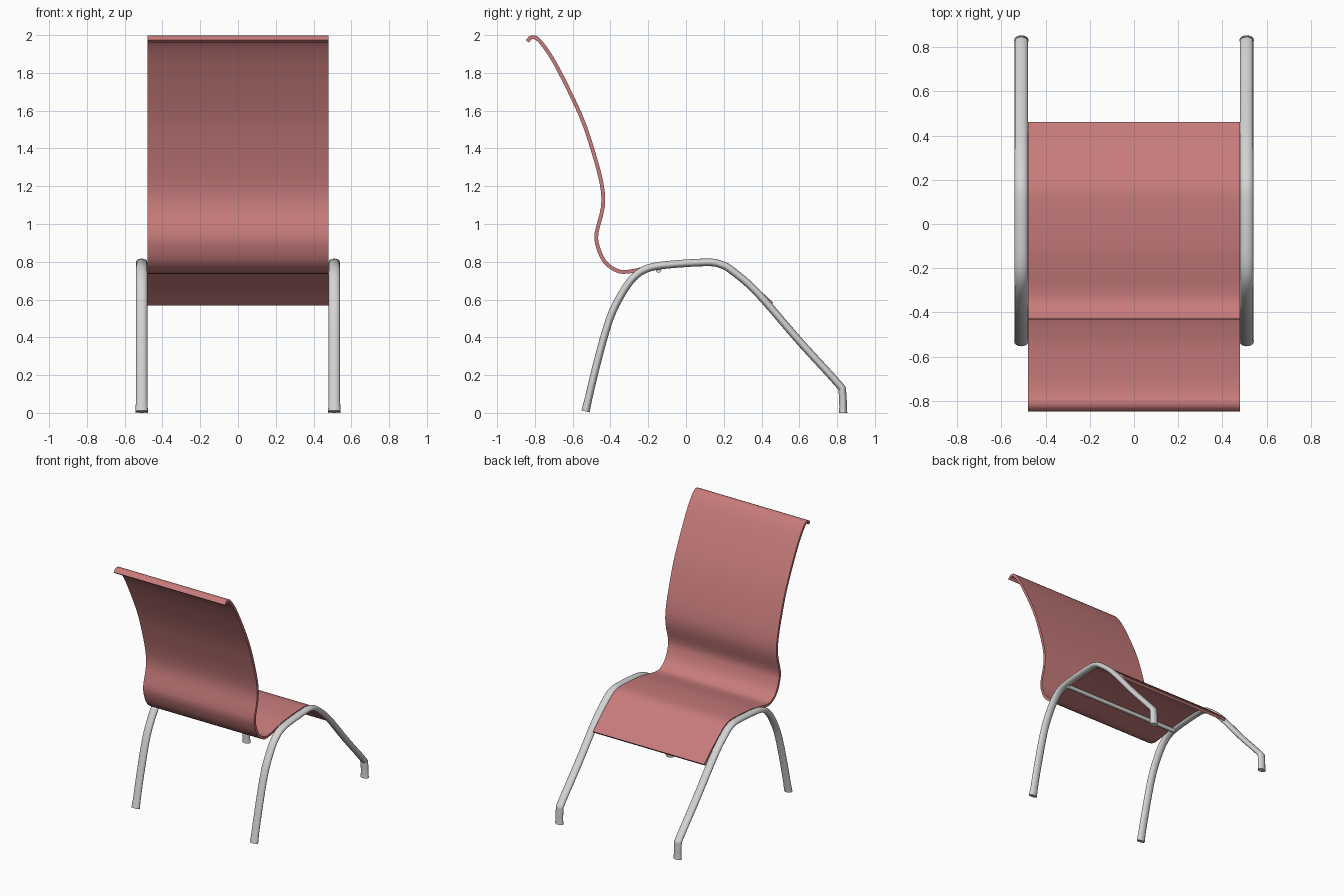
import bpy, bmesh, math
from mathutils import Vector

cube = bpy.data.objects.get("Cube")
if cube:
    bpy.data.objects.remove(cube, do_unlink=True)


def material(name, color):
    m = bpy.data.materials.new(name)
    m.use_nodes = True
    m.diffuse_color = (*color, 1)
    m.node_tree.nodes["Principled BSDF"].inputs["Base Color"].default_value = (*color, 1)
    return m


def smooth_path(points, steps):
    """Catmull-Rom points through a (y, z) outline."""
    p = [Vector(q) for q in points]
    p = [2 * p[0] - p[1]] + p + [2 * p[-1] - p[-2]]
    out = []
    for a, b, c, d in zip(p, p[1:], p[2:], p[3:]):
        for i in range(steps):
            t = i / steps
            out.append(0.5 * (2 * b + (c - a) * t + (2 * a - 5 * b + 4 * c - d) * t * t
                              + (3 * b - a - 3 * c + d) * t ** 3))
    return out + [p[-2]]


def sweep(name, path, section, mat, x=0, end_scale=1):
    """Sweep a closed (across, normal) section along a path in the YZ plane."""
    bm = bmesh.new()
    rings = []
    last = len(path) - 1
    for i, p in enumerate(path):
        t = (path[min(i + 1, last)] - path[max(i - 1, 0)]).normalized()
        s = end_scale if i in (0, last) else 1
        rings.append([bm.verts.new((x + u * s, p.x - t.y * v * s, p.y + t.x * v * s))
                      for u, v in section])
    n = len(section)
    for a, b in zip(rings, rings[1:]):
        for j in range(n):
            k = (j + 1) % n
            bm.faces.new((a[j], a[k], b[k], b[j]))
    bm.faces.new(rings[0])
    bm.faces.new(rings[-1])
    bmesh.ops.recalc_face_normals(bm, faces=bm.faces)
    mesh = bpy.data.meshes.new(name)
    bm.to_mesh(mesh)
    bm.free()
    obj = bpy.data.objects.new(name, mesh)
    bpy.context.collection.objects.link(obj)
    mesh.materials.append(mat)
    shade(obj)
    return obj


def shade(obj):
    bpy.ops.object.select_all(action='DESELECT')
    obj.select_set(True)
    bpy.context.view_layer.objects.active = obj
    bpy.ops.object.shade_smooth_by_angle(angle=math.radians(40))


red = material("soft red", (0.58, 0.2, 0.2))
grey = material("light grey metal", (0.66, 0.66, 0.66))

# Seat and backrest: one bent sheet
shell = [(-0.84, 1.967), (-0.817, 1.988), (-0.775, 1.97), (-0.69, 1.845), (-0.56, 1.58),
         (-0.495, 1.395), (-0.447, 1.215), (-0.44, 1.09), (-0.474, 0.95), (-0.465, 0.875),
         (-0.43, 0.80), (-0.37, 0.755), (-0.31, 0.747), (-0.2, 0.768), (-0.09, 0.787),
         (0.113, 0.799), (0.187, 0.787), (0.245, 0.752), (0.377, 0.647), (0.455, 0.577)]
w, h = 0.479, 0.01
sweep("seat_shell", smooth_path(shell, 3), [(-w, -h), (w, -h), (w, h), (-w, h)], red)

# Side frames: oval tube with slightly flared feet
frame = [(-0.532, 0.008), (-0.472, 0.26), (-0.405, 0.495), (-0.34, 0.63), (-0.277, 0.717),
         (-0.203, 0.765), (-0.09, 0.785), (0.113, 0.797), (0.187, 0.785), (0.245, 0.752),
         (0.377, 0.637), (0.6, 0.38), (0.805, 0.155), (0.828, 0.11), (0.832, 0.0)]
oval = [(0.03 * math.cos(a), 0.02 * math.sin(a))
        for a in (math.tau * i / 16 for i in range(16))]
for side, x in (("left", 0.51), ("right", -0.51)):
    sweep(side + "_leg_frame", smooth_path(frame, 4), oval, grey, x, 1.1)

# Cross bar under the seat
bpy.ops.mesh.primitive_cylinder_add(vertices=12, radius=0.015, depth=1.0,
                                    location=(0, -0.145, 0.757), rotation=(0, math.pi / 2, 0))
bar = bpy.context.object
bar.name = "cross_bar"
bar.data.materials.append(grey)
shade(bar)
